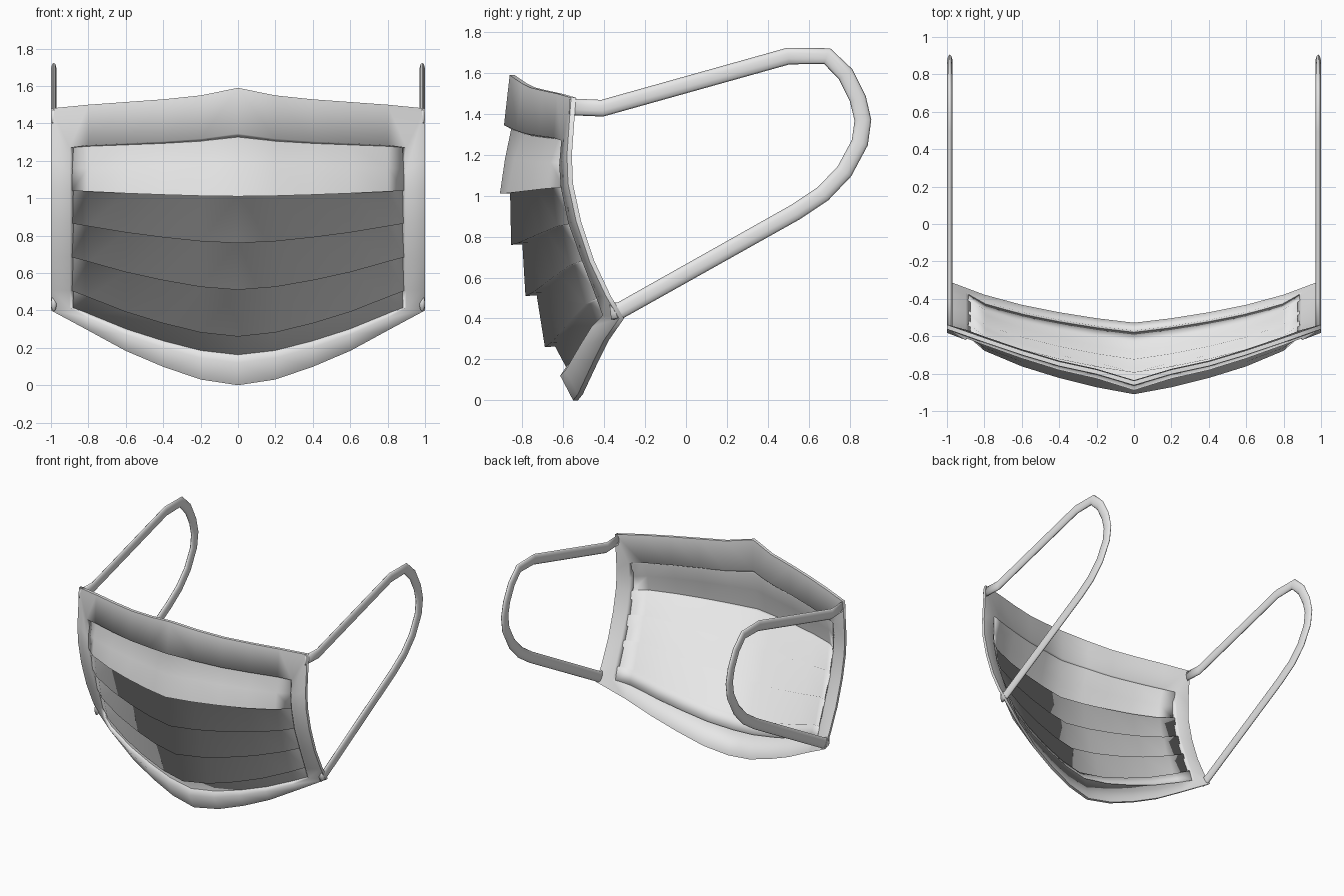
import bpy
import bmesh
import math

cube = bpy.data.objects.get("Cube")
if cube:
    bpy.data.objects.remove(cube, do_unlink=True)

# One plain fabric colour
GREY = (0.8, 0.8, 0.8, 1.0)
fabric = bpy.data.materials.new("light_grey_fabric")
fabric.use_nodes = True
fabric.diffuse_color = GREY
fabric.node_tree.nodes["Principled BSDF"].inputs["Base Color"].default_value = GREY

# Half-width columns and how far each has moved from centre to side values
COLS = (0.0, 0.2, 0.4, 0.6, 0.8, 0.9)
BEND_Y = (0.0, 0.12, 0.28, 0.48, 0.75, 1.0)
BEND_Z = (0.0, 0.09, 0.29, 0.54, 0.86, 1.0)
NOSE_Y = (0.0, 0.22, 0.38, 0.60, 0.85, 1.0)
NOSE_Z = (0.0, 0.37, 0.56, 0.69, 0.82, 1.0)


def bend(i, centre, side, nose=0.0):
    """Point in column i between a centre (y, z) and a side (y, z)."""
    gy = BEND_Y[i] + (NOSE_Y[i] - BEND_Y[i]) * nose
    gz = BEND_Z[i] + (NOSE_Z[i] - BEND_Z[i]) * nose
    return (COLS[i],
            centre[0] + (side[0] - centre[0]) * gy,
            centre[1] + (side[1] - centre[1]) * gz)


def skin(name, rings, closed, mirror_seam=True, sharp=(), recalc=True, caps=False):
    """Join rows of points into a smooth surface and mirror it in x."""
    bm = bmesh.new()
    vs = [[bm.verts.new(p) for p in r] for r in rings]
    n = len(rings[0])
    for a, b in zip(vs, vs[1:]):
        for j in range(n if closed else n - 1):
            k = (j + 1) % n
            bm.faces.new((a[j], a[k], b[k], b[j]))
    if caps:
        bm.faces.new(vs[0])
        bm.faces.new(vs[-1])
    if recalc:
        bmesh.ops.recalc_face_normals(bm, faces=bm.faces)
    for f in bm.faces:
        f.smooth = True
    for j in sharp:
        for a, b in zip(vs, vs[1:]):
            bm.edges.get((a[j], b[j])).smooth = False
    me = bpy.data.meshes.new(name)
    bm.to_mesh(me)
    bm.free()
    me.materials.append(fabric)
    ob = bpy.data.objects.new(name, me)
    bpy.context.collection.objects.link(ob)
    mod = ob.modifiers.new("mirror", "MIRROR")
    mod.use_mirror_merge = mirror_seam
    mod.use_clip = mirror_seam
    return ob


# Pleated panel: centre (y, z), side (y, z), share of nose shape
ROWS = [
    ((-0.86, 1.36), (-0.585, 1.30), 1.0),
    ((-0.855, 1.325), (-0.585, 1.265), 1.0),
    ((-0.885, 1.18), (-0.603, 1.16), 0.4),
    ((-0.91, 1.01), (-0.60, 1.04), 0.0),
    ((-0.86, 1.012), (-0.585, 1.042), 0.0),
    ((-0.855, 0.76), (-0.555, 0.865), 0.0),
    ((-0.80, 0.763), (-0.545, 0.867), 0.0),
    ((-0.785, 0.51), (-0.495, 0.685), 0.0),
    ((-0.73, 0.513), (-0.485, 0.687), 0.0),
    ((-0.69, 0.26), (-0.425, 0.505), 0.0),
    ((-0.64, 0.263), (-0.41, 0.507), 0.0),
    ((-0.585, 0.16), (-0.385, 0.41), 0.0),
]
columns = [[bend(i, c, s, n) for c, s, n in ROWS] for i in range(len(COLS))]
columns[-1] = [(0.89, y, z) for _, y, z in columns[-1]]
panel = skin("pleated_panel", columns, closed=False, sharp=(3,), recalc=False)
thick = panel.modifiers.new("thickness", "SOLIDIFY")
thick.thickness = 0.012
thick.offset = -1.0


# Padded border: section is outer edge, front crest, panel seam, back crest
def section(o, f, s, b):
    x, y, z = o
    return [(x, y - 0.012, z), f, s, b, (x, y + 0.012, z)]


border = []
for i in range(5):
    border.append(section(
        bend(i, (-0.85, 1.59), (-0.58, 1.48), 1),
        bend(i, (-0.89, 1.345), (-0.605, 1.27), 1),
        bend(i, (-0.852, 1.325), (-0.58, 1.265), 1),
        bend(i, (-0.835, 1.35), (-0.56, 1.27), 1)))
# Side stations: outer y, z and inner y, z
SIDES = [
    (-0.55, 1.48, -0.59, 1.27),
    (-0.57, 1.20, -0.60, 1.15),
    (-0.565, 1.06, -0.592, 1.04),
    (-0.525, 0.875, -0.555, 0.865),
    (-0.46, 0.68, -0.49, 0.685),
    (-0.38, 0.51, -0.42, 0.505),
    (-0.315, 0.40, -0.388, 0.415),
]
for oy, oz, iy, iz in SIDES:
    border.append(section((1.0, oy, oz), (0.9, iy - 0.02, iz),
                          (0.875, iy + 0.005, iz), (0.9, iy + 0.025, iz)))
for i in reversed(range(5)):
    border.append(section(
        bend(i, (-0.54, 0.0), (-0.34, 0.34)),
        bend(i, (-0.615, 0.12), (-0.41, 0.40)),
        bend(i, (-0.585, 0.165), (-0.388, 0.42)),
        bend(i, (-0.57, 0.19), (-0.365, 0.42))))
skin("padded_border", border, closed=True, sharp=(0, 4))

# Ear loops: a flattened cord following a path in the side plane
PATH = [
    (-0.57, 1.435), (-0.41, 1.428), (0.50, 1.683), (0.69, 1.683), (0.78, 1.595),
    (0.84, 1.475), (0.865, 1.37), (0.85, 1.26), (0.775, 1.12), (0.67, 1.01),
    (0.535, 0.92), (-0.32, 0.44), (-0.37, 0.435),
]
SIDES_OF_CORD = 10


def unit(a, b):
    d = math.hypot(b[0] - a[0], b[1] - a[1])
    return (b[0] - a[0]) / d, (b[1] - a[1]) / d


loop = []
for i, p in enumerate(PATH):
    t0 = unit(PATH[max(i - 1, 0)], PATH[max(i, 1)])
    last = len(PATH) - 1
    t1 = unit(PATH[min(i, last - 1)], PATH[min(i + 1, last)])
    ty, tz = t0[0] + t1[0], t0[1] + t1[1]
    d = math.hypot(ty, tz)
    ny, nz = -tz / d, ty / d
    ring = []
    for k in range(SIDES_OF_CORD):
        a = math.tau * k / SIDES_OF_CORD
        w = 0.041 * math.cos(a)
        ring.append((0.985 + 0.015 * math.sin(a), p[0] + ny * w, p[1] + nz * w))
    loop.append(ring)
skin("ear_loops", loop, closed=True, mirror_seam=False, caps=True)
